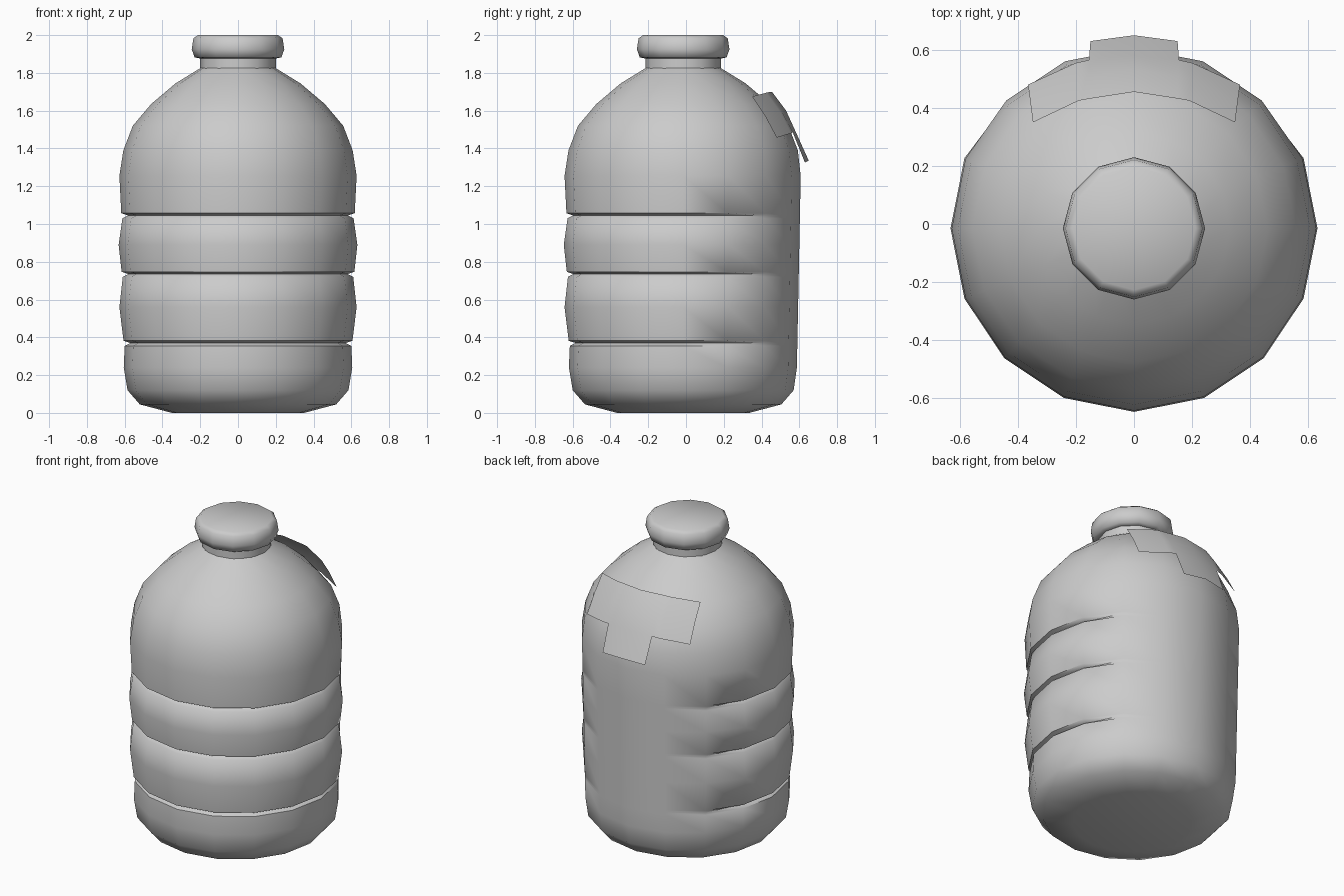
import bpy, bmesh, math

old = bpy.data.objects.get("Cube")
if old:
    bpy.data.objects.remove(old)

CENTRE_Y = -0.015

grey = bpy.data.materials.new("plain grey")
grey.use_nodes = True
grey.diffuse_color = (0.6, 0.6, 0.6, 1)
grey.node_tree.nodes["Principled BSDF"].inputs["Base Color"].default_value = (0.6, 0.6, 0.6, 1)


def finish(name, bm, angle=60):
    mesh = bpy.data.meshes.new(name)
    bm.to_mesh(mesh)
    bm.free()
    mesh.materials.append(grey)
    obj = bpy.data.objects.new(name, mesh)
    bpy.context.collection.objects.link(obj)
    bpy.ops.object.select_all(action='DESELECT')
    obj.select_set(True)
    bpy.context.view_layer.objects.active = obj
    bpy.ops.object.shade_smooth_by_angle(angle=math.radians(angle))
    return obj


def lathe(name, profile, sides, radius_rule=None, ends=(True, True)):
    """Revolve (radius, z) points; radius_rule may reshape the rear columns."""
    bm = bmesh.new()
    rings = []
    for r, z in profile:
        ring = []
        for i in range(sides):
            a = 2 * math.pi * i / sides
            rr = radius_rule(r, z, a) if radius_rule else r
            ring.append(bm.verts.new((rr * math.sin(a), CENTRE_Y + rr * math.cos(a), z)))
        rings.append(ring)
    for low, high in zip(rings, rings[1:]):
        for i in range(sides):
            j = (i + 1) % sides
            bm.faces.new((low[i], low[j], high[j], high[i]))
    if ends[0]:
        bm.faces.new(rings[0])
    if ends[1]:
        bm.faces.new(rings[-1])
    bmesh.ops.recalc_face_normals(bm, faces=bm.faces)
    return finish(name, bm)


# Bottle body: rounded base, three pinched grooves, domed shoulder
def groove(z, r):
    return [(r, z - 0.015), (r - 0.03, z), (r + 0.006, z + 0.012)]


body_profile = [(0.35, 0), (0.52, 0.045), (0.585, 0.12), (0.605, 0.24)]
for z, r, bulge in ((0.37, 0.6, (0.628, 0.56)),
                    (0.735, 0.61, (0.632, 0.89)),
                    (1.045, 0.612, (0.628, 1.255))):
    body_profile += groove(z, r) + [bulge]
body_profile += [(0.607, 1.39), (0.557, 1.52), (0.46, 1.635),
                 (0.33, 1.745), (0.2, 1.825)]


def flat_back(r, z, a):
    """The rear columns stay smooth, so the grooves fade out there."""
    off_back = min(a, 2 * math.pi - a)
    if off_back < math.radians(50) and 0.24 <= z <= 1.26:
        return 0.602 + 0.02 * (z - 0.24)
    return r


lathe("bottle_body", body_profile, 16, flat_back, (True, False))

# Neck and cap
lathe("neck", [(0.2, 1.8), (0.2, 1.89)], 12, ends=(False, False))
lathe("cap", [(0.2, 1.876), (0.23, 1.882), (0.245, 1.925), (0.236, 1.983), (0.212, 2.0)], 12)

# Rear shoulder label: a curved sheet with a tab below, mirrored about x
# Each column: top point, middle point, bottom point
half = [((0, 0.455, 1.70), (0, 0.53, 1.6), (0, 0.58, 1.49)),
        ((0.15, 0.432, 1.697), (0.152, 0.508, 1.595), (0.155, 0.565, 1.485)),
        ((0.19, 0.425, 1.695), (0.195, 0.5, 1.59), (0.2, 0.555, 1.48)),
        ((0.348, 0.35, 1.675), (0.357, 0.42, 1.57), (0.365, 0.48, 1.457))]
tab = [(0, 0.65, 1.335), (0.15, 0.63, 1.325)]
bm = bmesh.new()
for side in (1, -1):
    def vert(p):
        return bm.verts.new((p[0] * side, p[1], p[2]))
    columns = [[vert(p) for p in col] for col in half]
    for point, col in zip(tab, columns):
        col.append(vert(point))
    for a, b in zip(columns, columns[1:]):
        for k in range(min(len(a), len(b)) - 1):
            quad = (a[k], b[k], b[k + 1], a[k + 1])
            bm.faces.new(quad if side < 0 else quad[::-1])
bmesh.ops.remove_doubles(bm, verts=bm.verts, dist=0.001)
bmesh.ops.recalc_face_normals(bm, faces=bm.faces)
bm.faces.ensure_lookup_table()
if bm.faces[0].normal.y < 0:
    bmesh.ops.reverse_faces(bm, faces=bm.faces)
finish("rear_label", bm)
